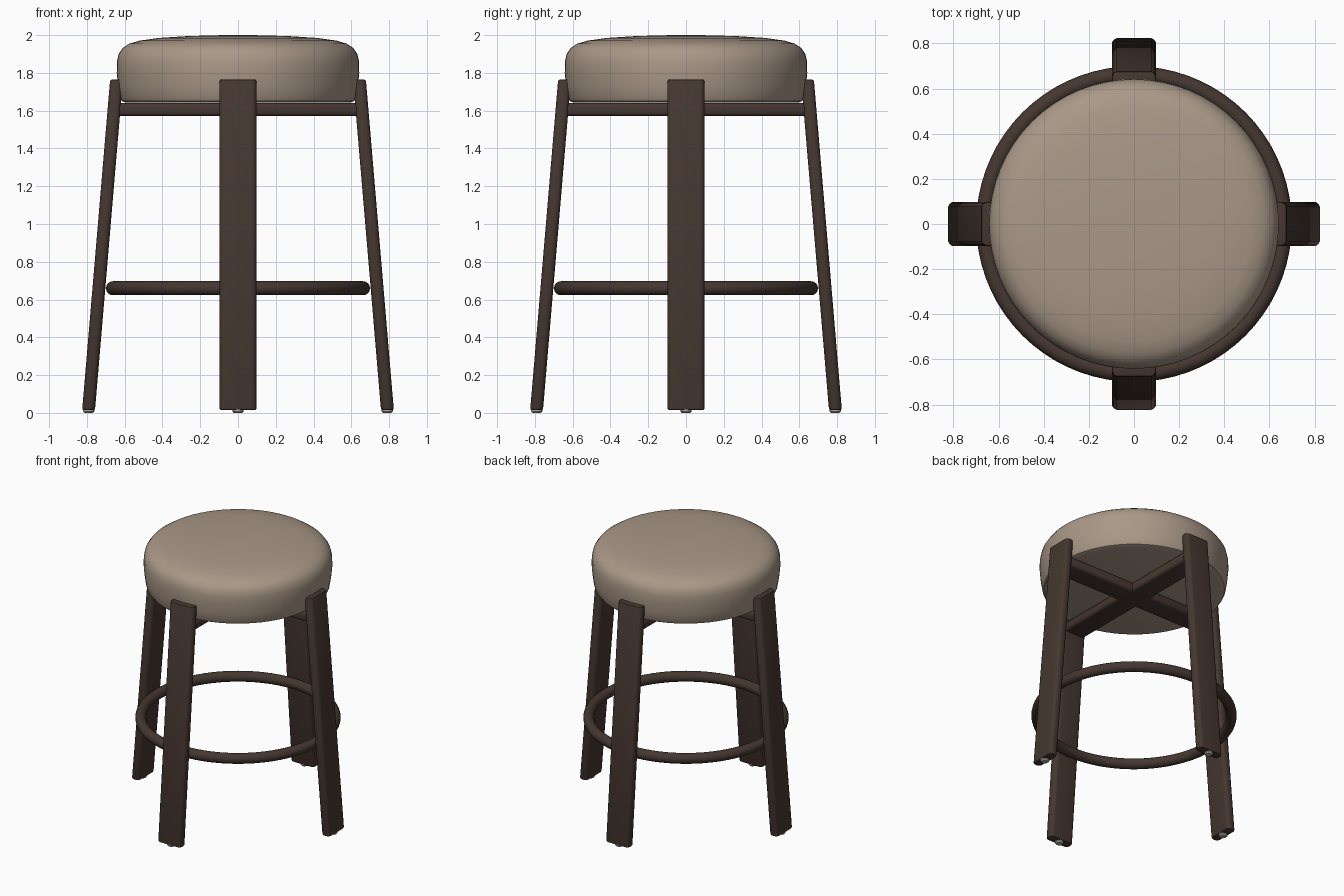
import bpy, bmesh, math
from mathutils import Vector

cube = bpy.data.objects.get("Cube")
if cube:
    bpy.data.objects.remove(cube, do_unlink=True)


def material(name, rgb, roughness=0.6):
    m = bpy.data.materials.new(name)
    m.use_nodes = True
    m.diffuse_color = (*rgb, 1)
    bsdf = m.node_tree.nodes["Principled BSDF"]
    bsdf.inputs["Base Color"].default_value = (*rgb, 1)
    bsdf.inputs["Roughness"].default_value = roughness
    return m


wood = material("dark brown wood", (0.060, 0.038, 0.030))
fabric = material("warm beige fabric", (0.40, 0.315, 0.245), 0.9)
metal = material("pale grey glide", (0.45, 0.44, 0.43))


def finish(name, bm, mat, angle=40):
    bmesh.ops.recalc_face_normals(bm, faces=bm.faces)
    me = bpy.data.meshes.new(name)
    bm.to_mesh(me)
    bm.free()
    me.materials.append(mat)
    ob = bpy.data.objects.new(name, me)
    bpy.context.collection.objects.link(ob)
    bpy.ops.object.select_all(action="DESELECT")
    ob.select_set(True)
    bpy.context.view_layer.objects.active = ob
    bpy.ops.object.shade_smooth_by_angle(angle=math.radians(angle))
    return ob


def beam(name, size, start, end, long_bevel, end_bevel):
    """Rounded board swept upright from start to end; ends stay level."""
    bm = bmesh.new()
    bmesh.ops.create_cube(bm, size=1)
    for v in bm.verts:
        base = Vector(end if v.co.z > 0 else start)
        v.co = base + Vector((v.co.x * size[0], v.co.y * size[1], 0))
    rails = [e for e in bm.edges
             if abs(e.verts[0].co.z - e.verts[1].co.z) > 0.5]
    bmesh.ops.bevel(bm, geom=rails, offset=long_bevel, segments=5,
                    profile=0.5, affect="EDGES")
    caps = [e for e in bm.edges
            if abs(e.verts[0].co.z - e.verts[1].co.z) < 1e-4]
    bmesh.ops.bevel(bm, geom=caps, offset=end_bevel, segments=2,
                    profile=0.5, affect="EDGES")
    return finish(name, bm, wood)


def revolve(name, profile, mat, steps):
    bm = bmesh.new()
    verts = [bm.verts.new((r, 0, z)) for r, z in profile]
    edges = [bm.edges.new(p) for p in zip(verts, verts[1:])]
    bmesh.ops.spin(bm, geom=verts + edges, cent=(0, 0, 0), axis=(0, 0, 1),
                   angle=math.tau, steps=steps)
    bmesh.ops.remove_doubles(bm, verts=bm.verts, dist=1e-4)
    return finish(name, bm, mat)


# Four splayed legs, each with a small floor glide
for i, side in enumerate(("left", "back", "right", "front")):
    turn = i * math.pi / 2
    leg = beam(side + "_leg", (0.068, 0.196),
               (0.791, 0, 0.015), (0.643, 0, 1.765), 0.028, 0.010)
    leg.rotation_euler.z = turn
    glide = revolve(side + "_foot_glide",
                    [(0, 0), (0.022, 0), (0.03, 0.008), (0.03, 0.02), (0, 0.02)],
                    metal, 16)
    glide.location = (0.791 * math.cos(turn), 0.791 * math.sin(turn), 0)

# Crossed rails under the seat
for i, name in enumerate(("side_to_side_rail", "front_to_back_rail")):
    rail = beam(name, (0.07, 0.17), (0, 0, -0.635), (0, 0, 0.635), 0.022, 0.004)
    rail.rotation_euler = (0, math.pi / 2, i * math.pi / 2)
    rail.location.z = 1.606

# Footrest ring
ring = [(0.662 + 0.037 * math.cos(a), 0.66 + 0.037 * math.sin(a))
        for a in (k * math.tau / 16 for k in range(17))]
revolve("footrest_ring", ring, wood, 72)

# Upholstered round cushion with a gently domed top
cushion = [(0, 1.642), (0.59, 1.642), (0.615, 1.650), (0.625, 1.668),
           (0.635, 1.73), (0.642, 1.80), (0.641, 1.86), (0.632, 1.90),
           (0.610, 1.932), (0.575, 1.955), (0.52, 1.971), (0.42, 1.985),
           (0.28, 1.994), (0.14, 1.999), (0, 2.0)]
revolve("seat_cushion", cushion, fabric, 64)
